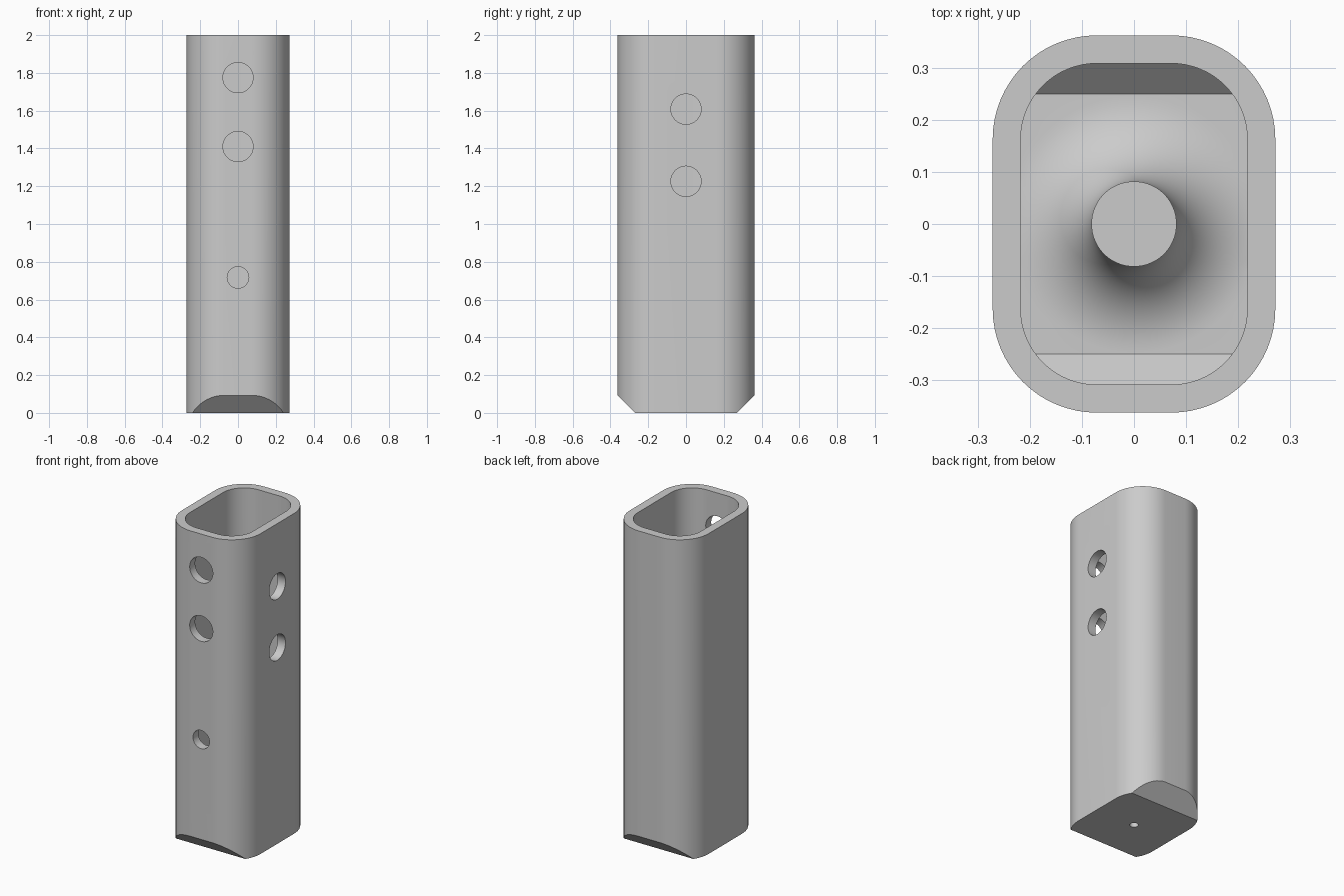
import bpy, bmesh
from math import sin, cos, pi, radians
from mathutils import Matrix, Vector

default_cube = bpy.data.objects.get("Cube")
if default_cube:
    bpy.data.objects.remove(default_cube, do_unlink=True)

HALF_X, HALF_Y, HEIGHT = 0.272, 0.363, 2.0
CORNER, WALL = 0.2, 0.054
FLOOR = 0.055

grey = bpy.data.materials.new("plain grey")
grey.use_nodes = True
colour = (0.6, 0.6, 0.6, 1)
grey.diffuse_color = colour
grey.node_tree.nodes["Principled BSDF"].inputs["Base Color"].default_value = colour


def to_object(bm, name):
    bmesh.ops.recalc_face_normals(bm, faces=bm.faces)
    mesh = bpy.data.meshes.new(name)
    bm.to_mesh(mesh)
    bm.free()
    mesh.materials.append(grey)
    obj = bpy.data.objects.new(name, mesh)
    bpy.context.collection.objects.link(obj)
    return obj


def rounded_prism(name, inset, bottom, top, chamfer_y, segments=16):
    """Upright rounded box; its front and back bottom edges are cut at 45 degrees."""
    bm = bmesh.new()
    r = CORNER - inset
    cx, cy = HALF_X - CORNER, HALF_Y - CORNER
    ring = []
    for quarter, (sx, sy) in enumerate([(1, 1), (-1, 1), (-1, -1), (1, -1)]):
        for i in range(segments + 1):
            a = pi / 2 * (quarter + i / segments)
            ring.append(bm.verts.new((sx * cx + r * cos(a), sy * cy + r * sin(a), bottom)))
    base = bm.faces.new(ring)
    extruded = bmesh.ops.extrude_face_region(bm, geom=[base])["geom"]
    verts = [v for v in extruded if isinstance(v, bmesh.types.BMVert)]
    bmesh.ops.translate(bm, verts=verts, vec=(0, 0, top - bottom))
    for side in (-1, 1):
        cut = bmesh.ops.bisect_plane(
            bm, geom=bm.verts[:] + bm.edges[:] + bm.faces[:],
            plane_co=(0, side * chamfer_y, bottom), plane_no=(0, side, -1), clear_outer=True)
        edges = [e for e in cut["geom_cut"] if isinstance(e, bmesh.types.BMEdge)]
        bmesh.ops.holes_fill(bm, edges=edges)
    return to_object(bm, name)


def revolved(name, profile, steps=64):
    """Closed solid turned around z from (radius, height) points."""
    bm = bmesh.new()
    verts = [bm.verts.new((r, 0, z)) for r, z in profile]
    edges = [bm.edges.new(pair) for pair in zip(verts, verts[1:])]
    bmesh.ops.spin(bm, geom=verts + edges, cent=(0, 0, 0), axis=(0, 0, 1),
                   angle=2 * pi, steps=steps)
    bmesh.ops.remove_doubles(bm, verts=bm.verts, dist=0.0001)
    return to_object(bm, name)


def drill(name, start, end, radius):
    bm = bmesh.new()
    start, end = Vector(start), Vector(end)
    axis = end - start
    turn = axis.to_track_quat("Z", "Y").to_matrix().to_4x4()
    bmesh.ops.create_cone(bm, cap_ends=True, segments=48, radius1=radius, radius2=radius,
                          depth=axis.length,
                          matrix=Matrix.Translation((start + end) / 2) @ turn)
    return to_object(bm, name)


def subtract(target, cutter):
    mod = target.modifiers.new("cut", "BOOLEAN")
    mod.operation, mod.solver, mod.object = "DIFFERENCE", "EXACT", cutter
    bpy.context.view_layer.objects.active = target
    bpy.ops.object.modifier_apply(modifier=mod.name)
    bpy.data.objects.remove(cutter, do_unlink=True)


# Outer shell and the hollow inside it
tube = rounded_prism("tube_housing", 0, 0, HEIGHT, 0.27)
cavity = rounded_prism("cavity_cutter", WALL, FLOOR, HEIGHT + 0.1, 0.25)

# Central post that flares into the floor
post_r, flare, post_top = 0.082, 0.165, 0.25
profile = [(0, post_top), (post_r, post_top)]
for i in range(17):
    a = pi / 2 * i / 16
    profile.append((post_r + flare * (1 - cos(a)), FLOOR + flare * (1 - sin(a))))
profile += [(post_r + flare, -0.1), (0, -0.1)]
subtract(cavity, revolved("post_cutter", profile))
subtract(tube, cavity)

# Holes through the front wall
for z, radius in ((1.775, 0.08), (1.41, 0.08), (0.717, 0.057)):
    subtract(tube, drill("front_drill", (0, -0.5, z), (0, -0.2, z), radius))

# Holes through the left wall
for z in (1.608, 1.226):
    subtract(tube, drill("side_drill", (0.4, 0, z), (0.12, 0, z), 0.08))

# Blind screw hole up into the post
subtract(tube, drill("screw_drill", (0, 0, -0.1), (0, 0, 0.2), 0.025))

# Smooth curves, crisp edges
bpy.ops.object.select_all(action="DESELECT")
tube.select_set(True)
bpy.context.view_layer.objects.active = tube
bpy.ops.object.shade_smooth_by_angle(angle=radians(30))
